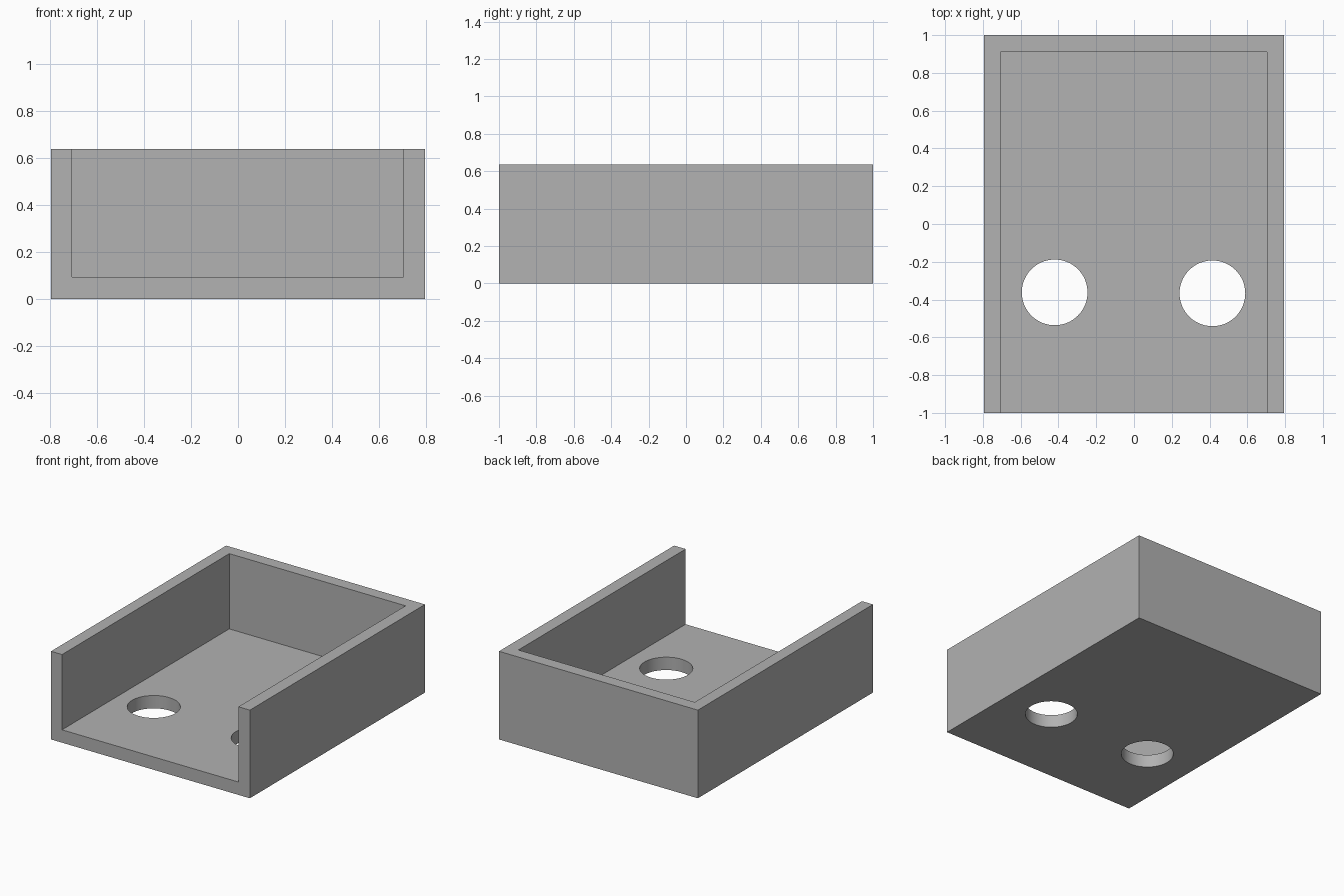
import bpy

if "Cube" in bpy.data.objects:
    bpy.data.objects.remove(bpy.data.objects["Cube"], do_unlink=True)

HALF_X, HALF_Y, HEIGHT = 0.795, 1.0, 0.637
INNER_LEFT, INNER_RIGHT, INNER_BACK, FLOOR = 0.703, -0.707, 0.91, 0.093
HOLE_RADIUS = 0.174

grey = bpy.data.materials.new("plain grey")
grey.use_nodes = True
colour = (0.445, 0.445, 0.445, 1)
grey.diffuse_color = colour
grey.node_tree.nodes["Principled BSDF"].inputs["Base Color"].default_value = colour


def box(name, low, high):
    """Box between two opposite corners."""
    centre = [(a + b) / 2 for a, b in zip(low, high)]
    bpy.ops.mesh.primitive_cube_add(size=1, location=centre)
    obj = bpy.context.object
    obj.name = name
    obj.scale = [b - a for a, b in zip(low, high)]
    bpy.ops.object.transform_apply(location=True, rotation=False, scale=True)
    obj.data.materials.append(grey)
    return obj


def cut(target, cutter):
    """Subtract the cutter from the target and remove it."""
    cutter.hide_render = True
    mod = target.modifiers.new("cut", "BOOLEAN")
    mod.operation = "DIFFERENCE"
    mod.solver = "EXACT"
    mod.object = cutter
    bpy.ops.object.select_all(action="DESELECT")
    target.select_set(True)
    bpy.context.view_layer.objects.active = target
    bpy.ops.object.modifier_apply(modifier=mod.name)
    bpy.data.objects.remove(cutter, do_unlink=True)


# Outer block
tray = box("open_front_tray", (-HALF_X, -HALF_Y, 0), (HALF_X, HALF_Y, HEIGHT))

# Cavity, open at the front and the top
cut(tray, box("cavity_cutter", (INNER_RIGHT, -HALF_Y - 0.2, FLOOR),
              (INNER_LEFT, INNER_BACK, HEIGHT + 0.2)))

# Two round holes through the floor
for x, y in ((-0.42, -0.362), (0.415, -0.367)):
    bpy.ops.mesh.primitive_cylinder_add(vertices=64, radius=HOLE_RADIUS,
                                        depth=0.4, location=(x, y, 0))
    hole = bpy.context.object
    hole.name = "hole_cutter"
    hole.data.materials.append(grey)
    cut(tray, hole)

bpy.ops.object.shade_smooth_by_angle()
